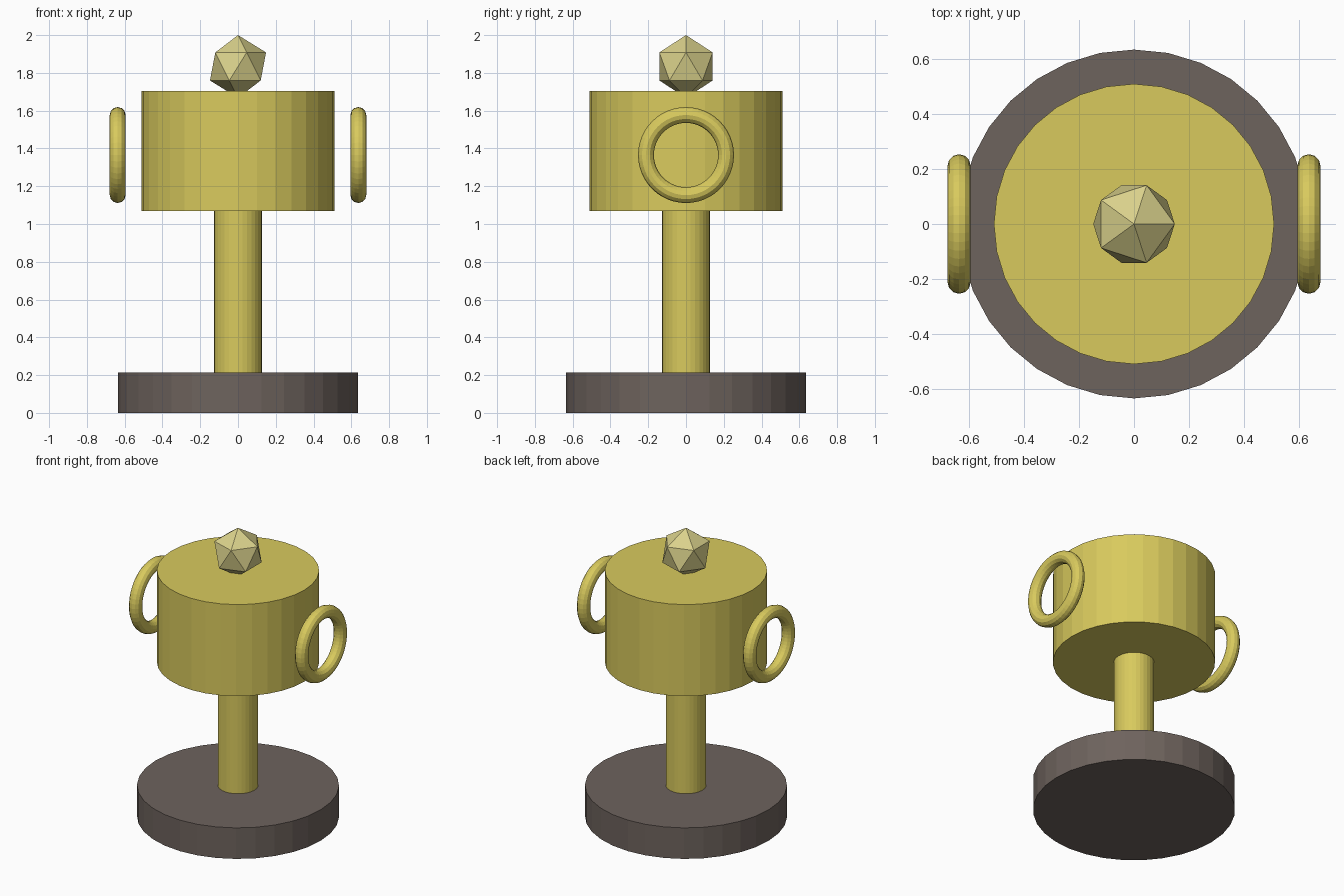
import bpy
from math import pi

cube = bpy.data.objects.get("Cube")
if cube:
    bpy.data.objects.remove(cube, do_unlink=True)


def make_material(name, rgb):
    mat = bpy.data.materials.new(name)
    mat.use_nodes = True
    color = (*rgb, 1.0)
    mat.diffuse_color = color
    mat.node_tree.nodes["Principled BSDF"].inputs["Base Color"].default_value = color
    return mat


gold = make_material("gold", (0.69, 0.59, 0.11))
pale_gold = make_material("pale gold", (0.70, 0.64, 0.26))
dark_stone = make_material("dark stone", (0.155, 0.125, 0.11))


def finish(name, mat):
    obj = bpy.context.object
    obj.name = name
    obj.data.materials.append(mat)
    return obj


def cylinder(name, radius, bottom, top, mat):
    bpy.ops.mesh.primitive_cylinder_add(
        vertices=32, radius=radius, depth=top - bottom,
        location=(0, 0, (bottom + top) / 2))
    return finish(name, mat)


# Plinth, stem and cup body stacked on one axis
cylinder("base", 0.635, 0, 0.215, dark_stone)
cylinder("stem", 0.127, 0.215, 1.07, gold)
cylinder("cup", 0.51, 1.07, 1.705, gold)

# Ring handles floating just beyond each side of the cup
for side, x in (("left", 0.637), ("right", -0.637)):
    bpy.ops.mesh.primitive_torus_add(
        major_radius=0.212, minor_radius=0.042,
        major_segments=48, minor_segments=12,
        location=(x, 0, 1.365), rotation=(0, pi / 2, 0))
    finish(side + "_handle", gold)

# Faceted gem, partly sunk into the top
bpy.ops.mesh.primitive_ico_sphere_add(
    subdivisions=1, radius=0.166, location=(0, 0, 1.834))
finish("gem", pale_gold)
